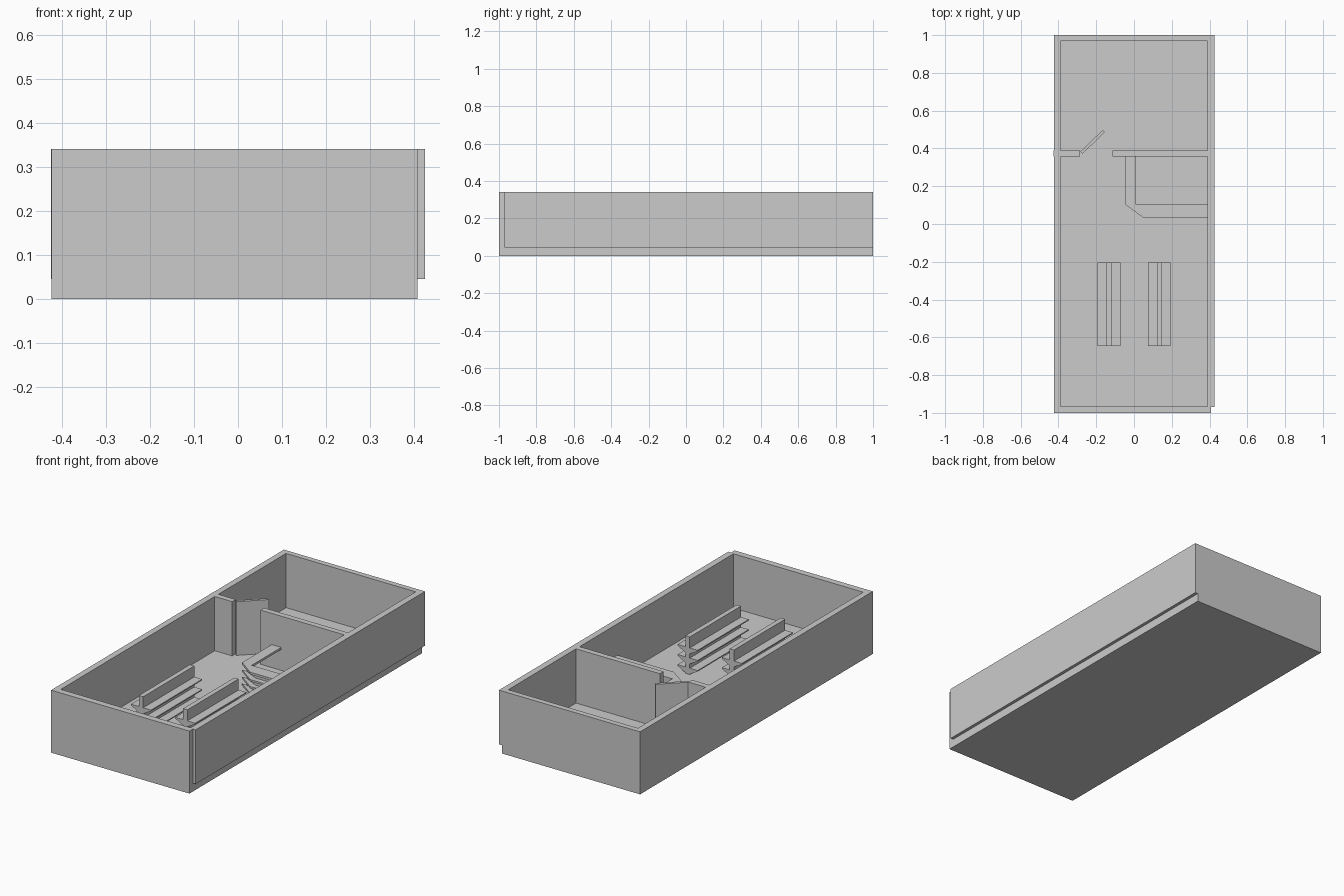
import bpy, bmesh
from math import radians
from mathutils import Matrix, Vector

if "Cube" in bpy.data.objects:
    bpy.data.objects.remove(bpy.data.objects["Cube"])


def finish(bm, name):
    bmesh.ops.recalc_face_normals(bm, faces=bm.faces)
    mesh = bpy.data.meshes.new(name)
    bm.to_mesh(mesh)
    bm.free()
    obj = bpy.data.objects.new(name, mesh)
    bpy.context.collection.objects.link(obj)
    return obj


def box(name, x0, x1, y0, y1, z0, z1):
    bm = bmesh.new()
    size = Matrix.Diagonal((x1 - x0, y1 - y0, z1 - z0, 1))
    mid = Matrix.Translation(((x0 + x1) / 2, (y0 + y1) / 2, (z0 + z1) / 2))
    bmesh.ops.create_cube(bm, size=1, matrix=mid @ size)
    return finish(bm, name)


def prism(name, points, offset):
    # extrude a flat outline along an offset
    bm = bmesh.new()
    face = bm.faces.new([bm.verts.new(p) for p in points])
    ext = bmesh.ops.extrude_face_region(bm, geom=[face], use_keep_orig=True)
    moved = [v for v in ext['geom'] if isinstance(v, bmesh.types.BMVert)]
    bmesh.ops.translate(bm, verts=moved, vec=Vector(offset))
    return finish(bm, name)


FLOOR, TOP = 0.045, 0.34

# Shell: floor slab and outer walls
box("floor", -0.424, 0.408, -1, 1, 0, FLOOR)
box("left_wall", -0.424, -0.39, -0.997, 0.997, FLOOR, TOP)
box("right_wall", 0.39, 0.425, -0.97, 0.997, FLOOR, TOP)
box("front_wall", -0.424, 0.408, -1, -0.965, FLOOR, TOP)
box("back_wall", -0.424, 0.425, 0.97, 1, FLOOR, TOP)

# Partition with doorway
box("partition_left", -0.425, -0.285, 0.357, 0.388, FLOOR, TOP)
box("partition_right", -0.115, 0.39, 0.357, 0.388, FLOOR, TOP)

# Door standing open
door = box("door", 0, 0.165, -0.008, 0.008, FLOOR, 0.337)
door.location = (-0.278, 0.378, 0)
door.rotation_euler.z = radians(44)

# Corner counter: stacked boards around a recessed core
outline = [(-0.047, 0.357), (-0.047, 0.103), (0.05, 0.033), (0.39, 0.033),
           (0.39, 0.103), (0.01, 0.103), (0.01, 0.357)]
body = outline[1:6]
core = [(-0.02, 0.103), (0.06, 0.062), (0.39, 0.062), (0.39, 0.103)]
prism("counter_top", [(x, y, 0.158) for x, y in outline], (0, 0, 0.012))
prism("counter_core", [(x, y, FLOOR) for x, y in core], (0, 0, 0.113))
for i, z in enumerate((FLOOR, 0.082, 0.12)):
    prism(f"counter_shelf_{i}", [(x, y, z) for x, y in body], (0, 0, 0.01))

# Double-sided display racks: centre panel with wedge shelves
Y0, Y1 = -0.645, -0.205
for side, cx in (("left", -0.132), ("right", 0.134)):
    box(f"rack_panel_{side}", cx - 0.013, cx + 0.013, Y0, Y1, FLOOR, 0.25)
    for s in (-1, 1):
        for i, z in enumerate((0.08, 0.135, 0.19)):
            profile = [(0.013, z), (0.06, z), (0.06, z - 0.006), (0.013, z - 0.032)]
            prism(f"rack_shelf_{side}_{s}_{i}",
                  [(cx + s * x, Y0, h) for x, h in profile], (0, Y1 - Y0, 0))
